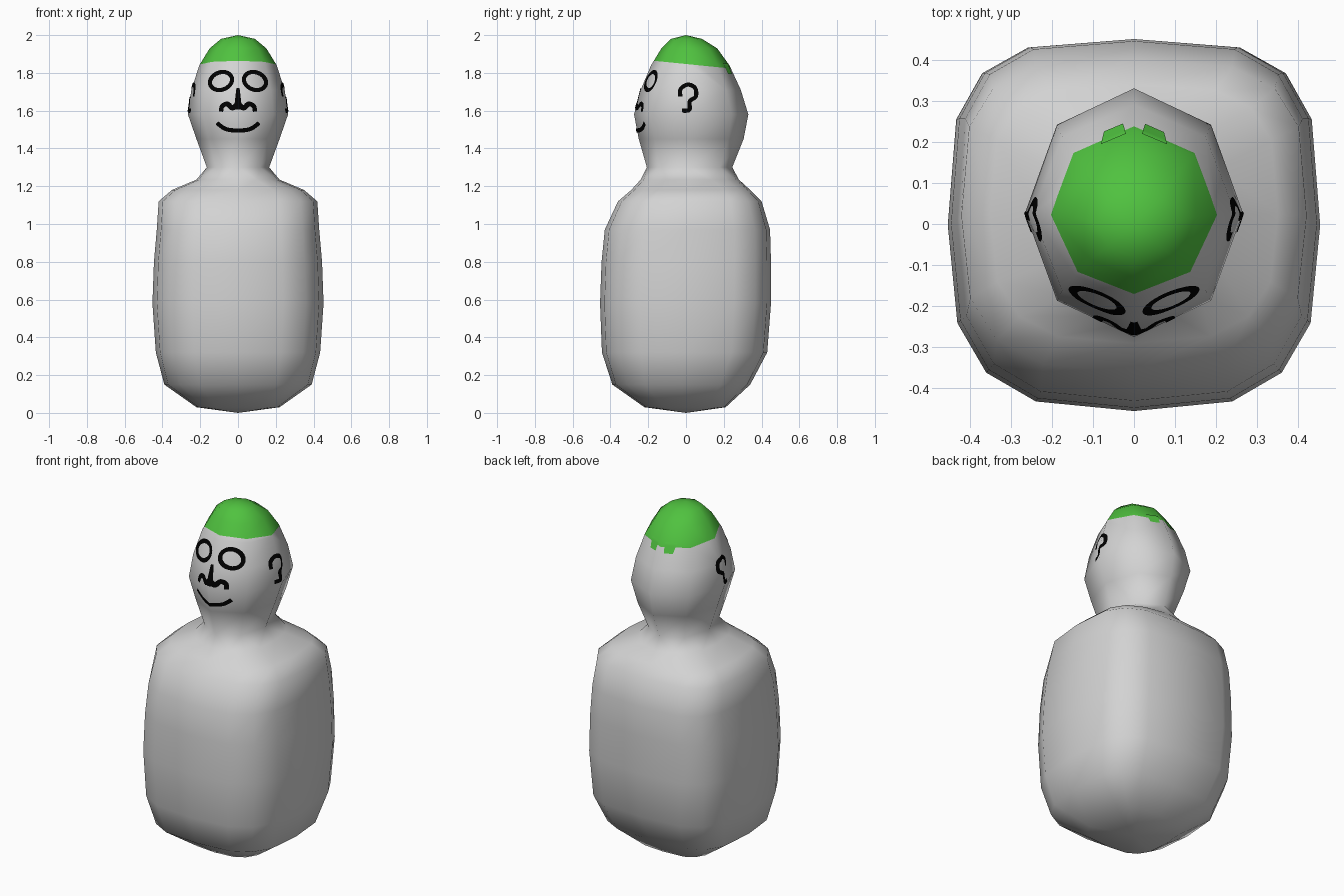
import bpy, bmesh, math
from mathutils import Vector
from mathutils.bvhtree import BVHTree

if "Cube" in bpy.data.objects:
    bpy.data.objects.remove(bpy.data.objects["Cube"])


def material(name, rgb):
    m = bpy.data.materials.new(name)
    m.diffuse_color = (*rgb, 1.0)
    m.use_nodes = True
    m.node_tree.nodes["Principled BSDF"].inputs["Base Color"].default_value = m.diffuse_color
    return m


grey = material("pale grey", (0.65, 0.65, 0.65))
green = material("grass green", (0.08, 0.54, 0.05))
black = material("black", (0.0, 0.0, 0.0))


def add_object(name, bm, mats):
    me = bpy.data.meshes.new(name)
    bm.to_mesh(me)
    ob = bpy.data.objects.new(name, me)
    bpy.context.collection.objects.link(ob)
    for m in mats:
        me.materials.append(m)
    for p in me.polygons:
        p.use_smooth = True
    return ob


def sgnpow(v, e):
    return math.copysign(abs(v) ** e, v) if abs(v) > 1e-6 else 0.0


def ring(bm, count, z, hx, yf, yb, n_front, n_back):
    """Rounded-square cross-section, first vertex at the front centre."""
    cy, hy = (yf + yb) / 2, (yb - yf) / 2
    out = []
    for i in range(count):
        t = 2 * math.pi * i / count
        s, c = math.sin(t), -math.cos(t)
        e = 2 / (n_front if c < 0 else n_back)
        out.append(bm.verts.new((hx * sgnpow(s, e), cy + hy * sgnpow(c, e), z)))
    return out


# torso and head: one loft, (height, half width, front y, back y)
TORSO = [(0.03, 0.22, -0.22, 0.21), (0.15, 0.39, -0.39, 0.34),
         (0.32, 0.435, -0.445, 0.43), (0.58, 0.453, -0.455, 0.45),
         (0.80, 0.445, -0.447, 0.45), (0.97, 0.43, -0.43, 0.445),
         (1.12, 0.42, -0.36, 0.40), (1.18, 0.35, -0.29, 0.34),
         (1.235, 0.22, -0.24, 0.28)]
HEAD = [(1.30, 0.165, -0.207, 0.245), (1.45, 0.22, -0.25, 0.305),
        (1.58, 0.265, -0.275, 0.33), (1.71, 0.247, -0.24, 0.29),
        (1.84, 0.205, -0.185, 0.23), (1.93, 0.15, -0.13, 0.165),
        (1.98, 0.09, -0.08, 0.085)]

bm = bmesh.new()
rings = []
for r in TORSO:
    soft = r[0] > 1.2
    rings.append(ring(bm, 16, *r, 2.4 if soft else 3.0, 2.4 if soft else 3.4))
for r in HEAD:
    rings.append(ring(bm, 8, *r, 2.0, 2.0))
for a, b in zip(rings, rings[1:]):
    step = len(a) // len(b)
    for j in range(len(b)):
        low = [a[(j * step + k) % len(a)] for k in range(step + 1)]
        bm.faces.new(low + [b[(j + 1) % len(b)], b[j]])
for loop, z, up in ((rings[0], 0.0, False), (rings[-1], 2.0, True)):
    tip = bm.verts.new((0, 0, z))
    for i, v in enumerate(loop):
        w = loop[(i + 1) % len(loop)]
        bm.faces.new((v, w, tip) if up else (w, v, tip))
bmesh.ops.triangulate(bm, faces=[f for f in bm.faces if len(f.verts) > 4])
bmesh.ops.recalc_face_normals(bm, faces=bm.faces[:])
surface = BVHTree.FromBMesh(bm)

# hair: cut along a hairline that drops toward the back
line_co, line_no = Vector((0, 0.02, 1.845)), Vector((0, 0.1, 1)).normalized()
bmesh.ops.bisect_plane(bm, geom=bm.verts[:] + bm.edges[:] + bm.faces[:],
                       plane_co=line_co, plane_no=line_no)
for f in bm.faces:
    f.material_index = int((f.calc_center_median() - line_co).dot(line_no) > 0)
add_object("body", bm, [grey, green])
bm.free()


def smooth_path(pts, closed=False, sub=6):
    """Catmull-Rom curve through a few 2D points."""
    p = [Vector(q) for q in pts]
    n = len(p)
    get = (lambda i: p[i % n]) if closed else (lambda i: p[max(0, min(n - 1, i))])
    out = []
    for i in range(n if closed else n - 1):
        a, b, c, d = (get(i + k) for k in (-1, 0, 1, 2))
        for s in range(sub):
            t = s / sub
            out.append(0.5 * (2 * b + (c - a) * t + (2 * a - 5 * b + 4 * c - d) * t * t
                              + (3 * b - a - 3 * c + d) * t ** 3))
    if not closed:
        out.append(p[-1])
    return out


def stroke(name, path, place, widths=(0.022, 0.022), closed=False, mat=black):
    """Ribbon laid just above the surface; place = (ray direction, 2D to 3D)."""
    direction, lift = place
    bm = bmesh.new()
    n, rows = len(path), []
    for i, q in enumerate(path):
        a = path[(i - 1) % n] if closed else path[max(0, i - 1)]
        b = path[(i + 1) % n] if closed else path[min(n - 1, i + 1)]
        d = (b - a).normalized()
        side = Vector((-d.y, d.x))
        w = widths[0] + (widths[1] - widths[0]) * i / (n - 1)
        row = []
        for k in (-0.5, -0.17, 0.17, 0.5):
            start = lift(q + side * w * k)
            hit, no, _, _ = surface.ray_cast(start, direction)
            row.append(bm.verts.new(hit - direction * 0.005))
        rows.append(row)
    for i in range(n if closed else n - 1):
        r, s = rows[i], rows[(i + 1) % n]
        for k in range(3):
            f = bm.faces.new((r[k], r[k + 1], s[k + 1], s[k]))
            f.normal_update()
            if f.normal.dot(direction) > 0:
                f.normal_flip()
    add_object(name, bm, [mat])
    bm.free()


FRONT = (Vector((0, 1, 0)), lambda q: Vector((q.x, -1, q.y)))
BACK = (Vector((0, -1, 0)), lambda q: Vector((q.x, 1, q.y)))

# nose bridge and mouth
stroke("nose_bridge", smooth_path([(0, 1.72), (0, 1.66), (0, 1.605)]), FRONT, (0.016, 0.045))
stroke("mouth", smooth_path([(-0.112, 1.535), (-0.065, 1.503), (0, 1.495),
                             (0.065, 1.503), (0.112, 1.535)]), FRONT)

for sx, label in ((-1, "left"), (1, "right")):
    # eye outline, tilted ellipse
    tilt = -0.35 * sx
    eye = []
    for i in range(28):
        t = 2 * math.pi * i / 28
        u, v = 0.06 * math.cos(t), 0.046 * math.sin(t)
        eye.append(Vector((sx * 0.09 + u * math.cos(tilt) - v * math.sin(tilt),
                           1.757 + u * math.sin(tilt) + v * math.cos(tilt))))
    stroke("eye_" + label, eye, FRONT, closed=True)
    # nostril
    stroke("nostril_" + label, smooth_path(
        [(sx * x, z) for x, z in ((0.09, 1.595), (0.083, 1.625), (0.055, 1.635),
                                  (0.03, 1.615), (0.0, 1.635))]), FRONT, (0.022, 0.03))
    # ear fold on the side of the head
    place = (Vector((-sx, 0, 0)), lambda q, s=sx: Vector((s, q.x, q.y)))
    stroke("ear_" + label, smooth_path(
        [(-0.03, 1.675), (-0.028, 1.715), (0.01, 1.738), (0.048, 1.72),
         (0.052, 1.675), (0.02, 1.65), (0.018, 1.605), (-0.02, 1.6)]), place)
    # hair locks at the back
    stroke("hair_lock_" + label, smooth_path(
        [(sx * 0.05, 1.85), (sx * 0.05, 1.82), (sx * 0.05, 1.795)]),
        BACK, (0.06, 0.045), mat=green)
